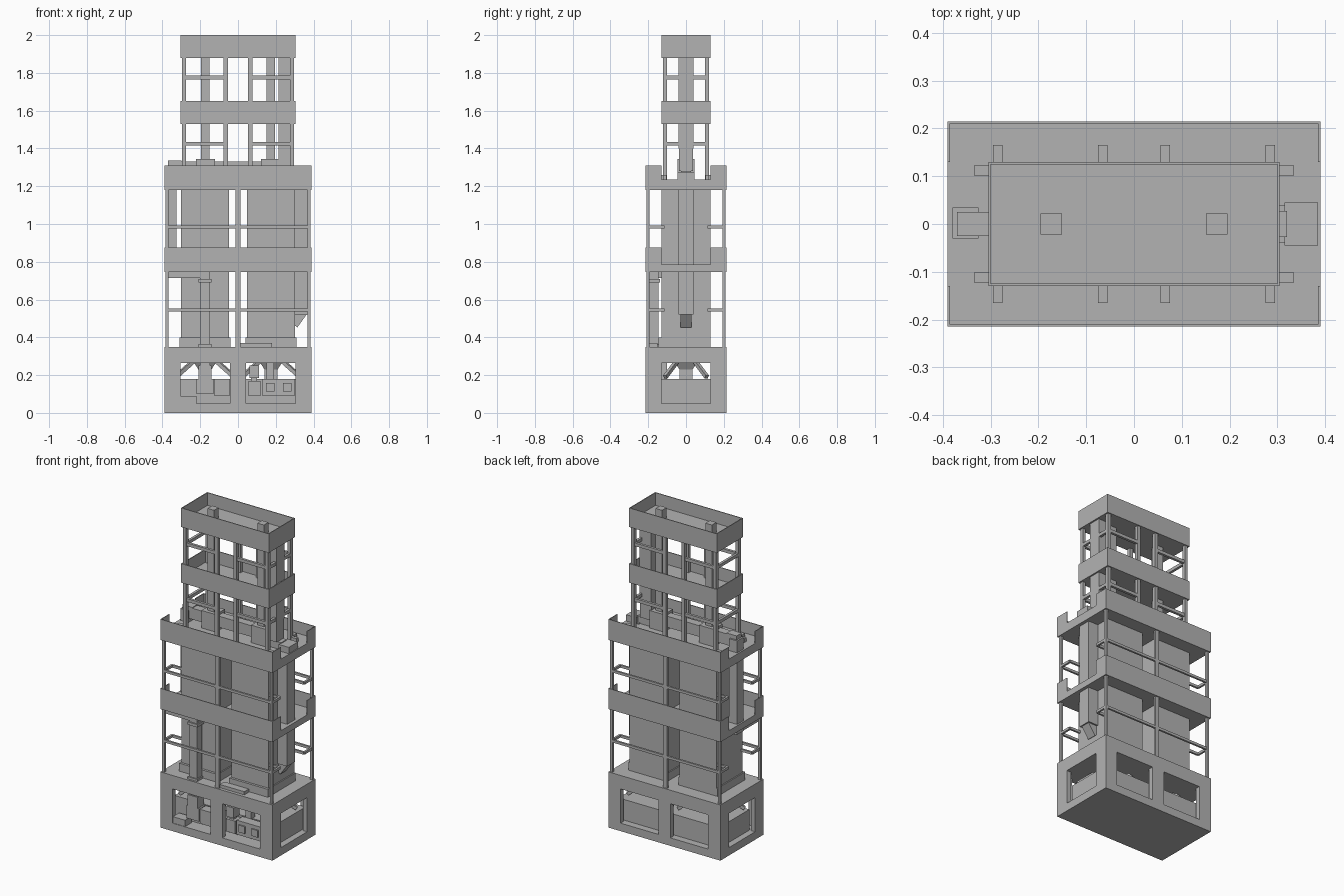
import bpy
import bmesh
from mathutils import Vector

default_cube = bpy.data.objects.get("Cube")
if default_cube:
    bpy.data.objects.remove(default_cube, do_unlink=True)

# One plain grey for the whole structure
grey = bpy.data.materials.new("plain_grey")
grey.use_nodes = True
colour = (.45, .45, .45, 1)
grey.diffuse_color = colour
grey.node_tree.nodes["Principled BSDF"].inputs["Base Color"].default_value = colour


def finish(name, mesh_builder):
    mesh = bpy.data.meshes.new(name)
    bmesh.ops.recalc_face_normals(mesh_builder, faces=mesh_builder.faces)
    mesh_builder.to_mesh(mesh)
    mesh_builder.free()
    mesh.materials.append(grey)
    part = bpy.data.objects.new(name, mesh)
    bpy.context.collection.objects.link(part)
    return part


def box(name, xs, ys, zs):
    """Box between the given low and high limits on each axis."""
    builder = bmesh.new()
    bmesh.ops.create_cube(builder, size=1)
    for vert in builder.verts:
        vert.co = [sum(pair) / 2 + (max(pair) - min(pair)) * c
                   for pair, c in zip((xs, ys, zs), vert.co)]
    return finish(name, builder)


def around(centre, width):
    return (centre - width / 2, centre + width / 2)


def tapered(name, x, low_half, high_half, zs):
    """Square hopper, narrower at its foot."""
    builder = bmesh.new()
    bmesh.ops.create_cube(builder, size=2)
    for vert in builder.verts:
        top = vert.co.z > 0
        half = high_half if top else low_half
        vert.co = (x + vert.co.x * half, vert.co.y * half, max(zs) if top else min(zs))
    return finish(name, builder)


def bar(name, start, end, width):
    """Square bar between two points."""
    start, end = Vector(start), Vector(end)
    part = box(name, around(0, width), around(0, width), around(0, (end - start).length))
    part.location = (start + end) / 2
    part.rotation_mode = 'QUATERNION'
    part.rotation_quaternion = (end - start).to_track_quat('Z', 'Y')
    return part


SIDES = (-1, 1)
HALF_X, HALF_Y = .39, .215          # lower structure
TOWER_X, TOWER_Y = .305, .13        # upper tower
WALL = .005
full_x, full_y = (-HALF_X, HALF_X), (-HALF_Y, HALF_Y)
tower_x, tower_y = (-TOWER_X, TOWER_X), (-TOWER_Y, TOWER_Y)

# Base: floor, thick roof, piers between the window openings
window_z = (.05, .265)
box("base_floor", full_x, full_y, (0, .05))
box("base_roof", full_x, full_y, (.265, .35))
for side in SIDES:
    wall_y = (side * HALF_Y, side * (HALF_Y - .03))
    box("base_centre_pier", (-.042, .042), wall_y, window_z)
    for end in SIDES:
        box("base_corner_pier", (end * TOWER_X, end * HALF_X), wall_y, window_z)
        box("base_end_pier", (end * (HALF_X - .03), end * HALF_X),
            (side * TOWER_Y, side * HALF_Y), window_z)
box("inner_plinth", (-.35, .35), (-TOWER_Y, .17), (.05, .18))

# Paired tall columns with plinths, hoppers and splayed legs
for end in SIDES:
    centre = end * .175
    box("column_plinth", around(centre, .27), (-.145, TOWER_Y), (.35, .4))
    box("column", around(centre, .255), tower_y, (.4, 1.2))
    tapered("hopper", centre, .035, .06, (.23, .27))
    box("hopper_outlet", around(centre, .07), around(0, .07), (.18, .23))
    for sx in SIDES:
        for sy in SIDES:
            bar("hopper_leg", (centre + sx * .065, sy * .05, .27),
                (centre + sx * .155, sy * .11, .19), .02)

# Lower frame: posts and rails
for side in SIDES:
    post_y = side * .2
    for x, width in ((-.375, .016), (0, .026), (.375, .016)):
        box("lower_post", around(x, width), around(post_y, .016), (.35, 1.2))
    for z in (.545, .985):
        box("lower_rail", (-.375, .375), around(post_y, .012), around(z, .016))
        for end in SIDES:
            box("lower_end_rail", around(end * .375, .012),
                (side * .12, post_y), around(z, .016))
            box("lower_rail_return", (end * .3, end * .375),
                around(side * .12, .012), around(z, .016))

# Lower decks with parapets that open at both ends
for bottom, deck_top, top in ((.745, .785, .875), (1.18, 1.235, 1.31)):
    box("deck", full_x, full_y, (bottom, deck_top))
    for side in SIDES:
        box("long_parapet", full_x, (side * HALF_Y, side * (HALF_Y - WALL)), (bottom, top))
        for end in SIDES:
            box("end_parapet", (end * HALF_X, end * (HALF_X - WALL)),
                (side * TOWER_Y, side * HALF_Y), (bottom, top))

# Tower frame: posts, feet and rails
for side in SIDES:
    post_y = side * .112
    for end in SIDES:
        for x in (.065, .285):
            box("tower_post", around(end * x, .022), around(post_y, .022), (1.23, 1.9))
            box("post_foot", around(end * x, .02), (post_y, side * .165), (1.23, 1.26))
        box("post_end_foot", (end * .285, end * .335), around(post_y, .02), (1.23, 1.26))
        for z in (1.425, 1.775):
            box("tower_rail", (end * .065, end * .285), around(post_y, .016), around(z, .02))
for end in SIDES:
    for z in (1.425, 1.775):
        box("tower_end_rail", around(end * .285, .016), (-.112, .112), around(z, .02))

# Tower decks with closed parapets
for bottom, top in ((1.53, 1.65), (1.88, 2)):
    box("tower_deck", tower_x, tower_y, (bottom, bottom + .04))
    for side in SIDES:
        box("tower_long_parapet", tower_x,
            (side * TOWER_Y, side * (TOWER_Y - WALL)), (bottom, top))
        box("tower_end_parapet", (side * TOWER_X, side * (TOWER_X - WALL)),
            tower_y, (bottom, top))

# Flues rising from machine boxes on the upper deck
for end in SIDES:
    box("flue", around(end * .173, .045), around(0, .045), (1.235, 1.985))
    box("flue_box", around(end * .173, .1), around(0, .09), (1.235, 1.345))
box("deck_duct", (-.37, .28), around(0, .05), (1.26, 1.33))

# Right end duct: riser, link over the deck and upper riser
box("end_riser", (.3, .37), around(0, .08), (.52, 1.24))
bar("riser_inlet", (.29, 0, .47), (.34, 0, .54), .06)
box("riser_cap", (.315, .385), around(0, .09), (1.2, 1.275))
box("riser_link", (.2, .32), around(0, .055), (1.235, 1.28))
box("riser_bend", (.215, .295), around(0, .075), (1.28, 1.41))
box("upper_riser", (.215, .295), around(0, .08), (1.4, 1.89))

# Opposite end duct
box("side_riser", (-.38, -.325), (-.03, .035), (.72, 1.31))
box("side_riser_cap", (-.37, -.3), (-.025, .025), (1.28, 1.335))

# Front pipe running up and across to the side duct
pipe_y = around(-.17, .05)
box("front_pipe", around(-.175, .052), pipe_y, (.1, .72))
for z in (.355, .7):
    box("pipe_flange", around(-.175, .068), around(-.17, .066), around(z, .018))
box("pipe_crossover", (-.37, -.15), pipe_y, (.715, .745))
box("pipe_return", (-.37, -.325), (-.17, .03), (.715, .745))

# Machines behind the front windows
machine_y = (-.2, -.14)
box("pump_motor", (-.125, -.045), machine_y, (.09, .18))
box("pump_body", (-.22, -.13), machine_y, (.1, .18))
box("pump_neck", (-.21, -.14), machine_y, (.18, .25))
box("drain_box", (-.305, -.22), (-.212, -.15), (.05, .09))
box("valve_body", (.055, .12), machine_y, (.09, .17))
box("valve_head", (.06, .11), machine_y, (.185, .25))
box("valve_stem", (.07, .1), around(-.17, .03), (.17, .19))
box("rear_pipe", around(.17, .04), around(-.12, .04), (.18, .27))
box("control_panel", (.13, .3), machine_y, (.09, .18))
for x in (.17, .26):
    box("panel_button", around(x, .044), (-.208, -.2), around(.135, .044))
box("deck_hatch", (.01, .18), (-.195, -.15), (.35, .37))
